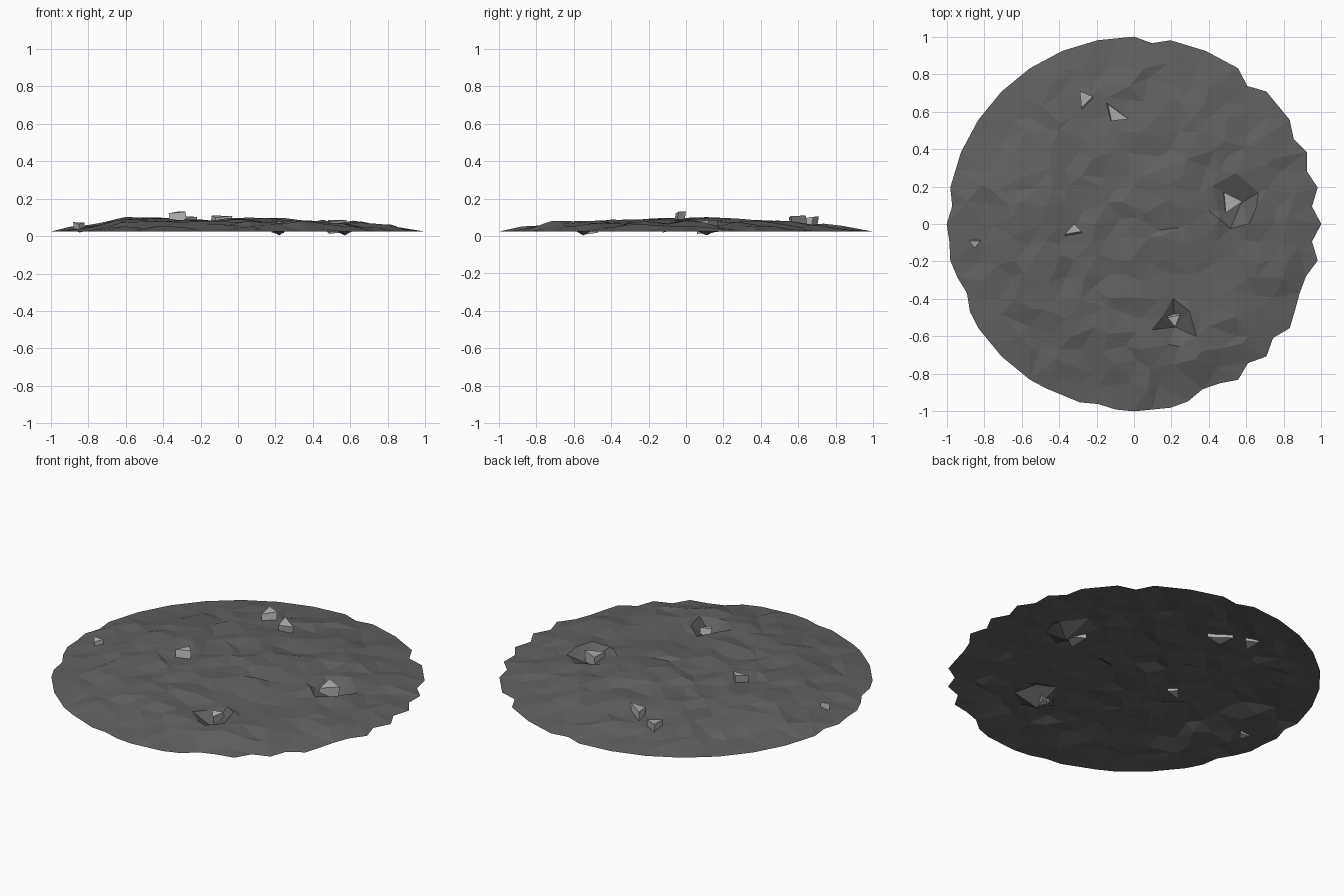
import bpy, math, random
from mathutils import Vector, geometry

if "Cube" in bpy.data.objects:
    bpy.data.objects.remove(bpy.data.objects["Cube"])

random.seed(7)


def material(name, g):
    m = bpy.data.materials.new(name)
    m.diffuse_color = (g, g, g, 1)
    m.use_nodes = True
    m.node_tree.nodes["Principled BSDF"].inputs["Base Color"].default_value = m.diffuse_color
    return m


def mesh_object(name, verts, faces, mat):
    me = bpy.data.meshes.new(name)
    me.from_pydata(verts, [], faces)
    me.validate()
    me.materials.append(mat)
    ob = bpy.data.objects.new(name, me)
    bpy.context.collection.objects.link(ob)
    return ob


dirt = material("dirt", 0.12)
stone = material("stone", 0.45)

# Ragged rim: 32-sided circle whose notches sit on half steps
notches = {1: .955, 3: .965, 5: .966, 9: .953, 15: .97, 31: .975, 33: .99,
           35: .985, 36: .965, 37: .993, 44: .99, 46: .98, 51: .99, 52: .955,
           53: .965, 55: .96, 57: .96, 59: .975, 60: .958, 61: .96, 63: .955}
rim = []
for k in range(64):
    r = notches.get(k, 1 if k % 2 == 0 else math.cos(math.pi / 32))
    a = k * math.tau / 64
    rim.append(Vector((r * math.cos(a), r * math.sin(a))))

# Mounds and hollows: x, y, width, height
bumps = [(.15, .1, .25, .025), (-.5, .05, .25, .025), (-.1, -.35, .3, .01),
         (.75, -.2, .15, .02), (.3, -.7, .15, .02), (-.55, -.4, .2, .01),
         (-.85, -.1, .1, -.01)]
pits = [(.57, .11), (.22, -.55)]


def height(p):
    r = p.length
    z = .027 + .043 * min(1, (1 - r) * 2.6)
    for x, y, w, h in bumps:
        z += h * math.exp(-((p.x - x) ** 2 + (p.y - y) ** 2) / w ** 2)
    return max(.026, min(.108, z + random.uniform(-.012, .012)))


# Ground: jittered points, triangulated inside the rim
pts = list(rim)
heights = [.024] * len(rim)
for p in pits:
    pts.append(Vector(p))
    heights.append(.004)
step = .105
for i in range(-10, 11):
    for j in range(-10, 11):
        p = Vector((i + .5 * (j % 2), j * .9)) * step
        p += Vector((random.uniform(-.035, .035), random.uniform(-.035, .035)))
        if p.length < .91 and all((p - Vector(q)).length > .07 for q in pits):
            pts.append(p)
            heights.append(height(p))
n = len(rim)
co, _, tris, orig, _, _ = geometry.delaunay_2d_cdt(
    pts, [(i, (i + 1) % n) for i in range(n)], [list(range(n))], 1, 1e-5)
mesh_object("ground", [(c.x, c.y, heights[orig[i][0]]) for i, c in enumerate(co)],
            tris, dirt)

# Rocks: small three-sided wedges; top corners, top height, depth, lean
rocks = [([(-.29, .71), (-.28, .62), (-.22, .68)], .10, .06, (.005, -.01)),
         ([(-.14, .64), (-.12, .55), (-.03, .56)], .105, .065, (-.01, .01)),
         ([(.48, .17), (.49, .06), (.58, .12)], .083, .065, (-.005, 0)),
         ([(-.32, 0), (-.37, -.055), (-.28, -.04)], .127, .06, (.005, -.01)),
         ([(-.88, -.09), (-.85, -.13), (-.82, -.09)], .07, .045, (.005, .005)),
         ([(.18, -.50), (.22, -.55), (.245, -.485)], .075, .06, (0, .015))]
for i, (tri, top, depth, lean) in enumerate(rocks):
    tilt = (.004, -.006, .003)
    up = [(x, y, top + t) for (x, y), t in zip(tri, tilt)]
    low = [(x + lean[0], y + lean[1], z - depth) for x, y, z in up]
    mesh_object(f"rock_{i + 1}", up + low,
                [(0, 1, 2), (5, 4, 3), (0, 3, 4, 1), (1, 4, 5, 2), (2, 5, 3, 0)],
                stone)
